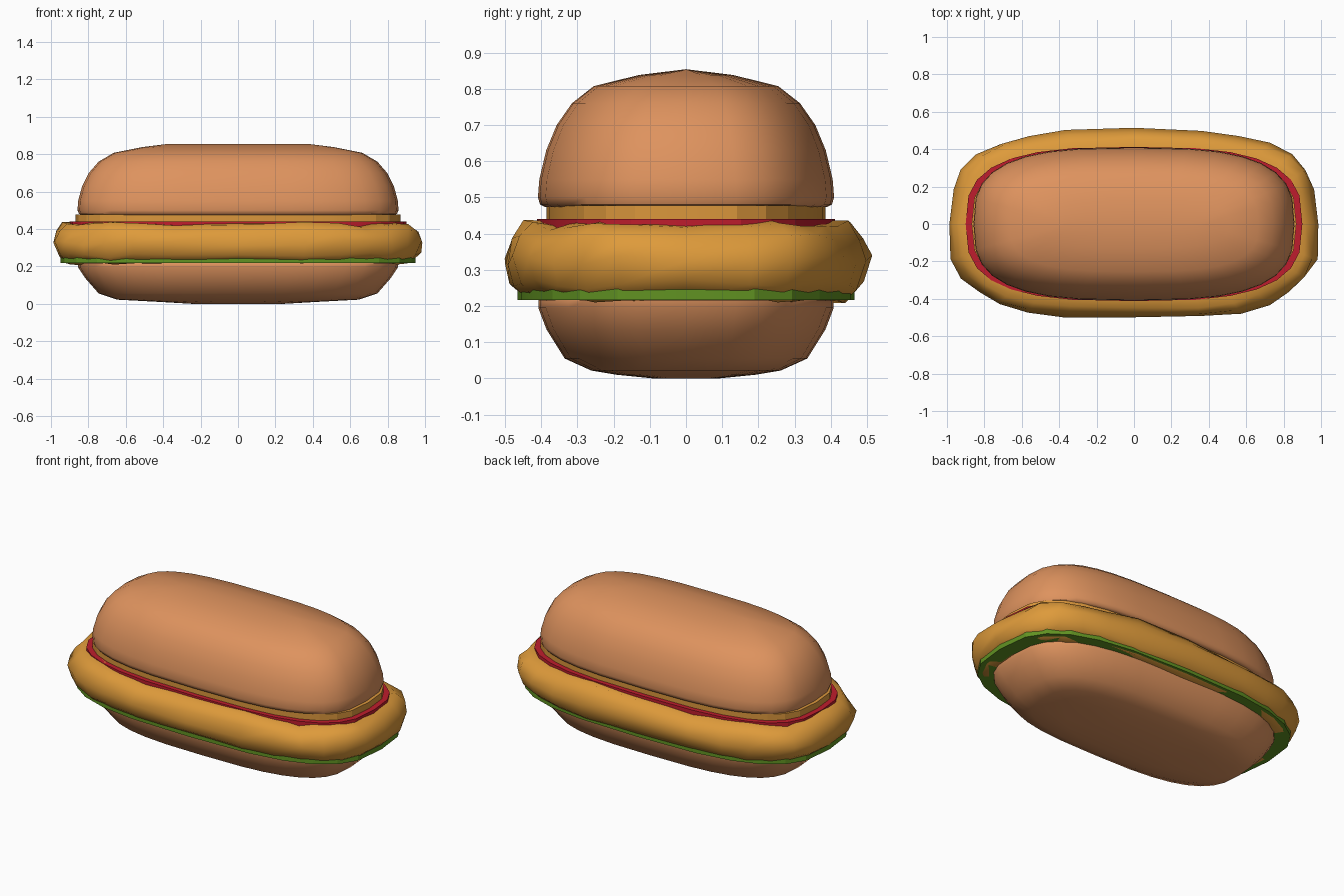
import bpy, bmesh, math, random

if "Cube" in bpy.data.objects:
    bpy.data.objects.remove(bpy.data.objects["Cube"])

random.seed(4)


def material(name, rgb):
    m = bpy.data.materials.new(name)
    m.diffuse_color = (*rgb, 1)
    m.use_nodes = True
    m.node_tree.nodes["Principled BSDF"].inputs["Base Color"].default_value = m.diffuse_color
    return m


bun_mat = material("toasted bun", (0.73, 0.29, 0.112))
fried_mat = material("golden crust", (0.73, 0.325, 0.043))
red_mat = material("tomato red", (0.52, 0.012, 0.026))
green_mat = material("lettuce green", (0.12, 0.29, 0.016))
cheese_mat = material("cheese", (0.71, 0.31, 0.045))


def oval(hx, hy, n, power):
    """Rounded-rectangle (superellipse) outline."""
    pts = []
    for i in range(n):
        a = 2 * math.pi * i / n
        c, s = math.cos(a), math.sin(a)
        e = 2 / power
        pts.append((hx * math.copysign(abs(c) ** e, c) if abs(c) > 1e-6 else 0,
                    hy * math.copysign(abs(s) ** e, s) if abs(s) > 1e-6 else 0))
    return pts


def loft(name, rings, mat, n=32, power=3.0, lump=0.0, angle=50):
    """Skin a stack of outlines given as (z, half length, half width)."""
    bm = bmesh.new()
    loops = []
    for k, (z, hx, hy) in enumerate(rings):
        loop = []
        for i, (x, y) in enumerate(oval(hx, hy, n, power)):
            # rippled crust, strongest in z near the top and bottom rims
            wave = math.sin(i * 2 * math.pi * 7 / n + k * 0.9) + random.uniform(-.8, .8)
            g = 1 + lump * 0.5 * wave
            loop.append(bm.verts.new((x * g, y * g, z + lump * 0.45 * wave)))
        loops.append(loop)
    for a, b in zip(loops, loops[1:]):
        for i in range(n):
            j = (i + 1) % n
            bm.faces.new((a[i], a[j], b[j], b[i]))
    bm.faces.new(loops[0][::-1])
    if rings[-1][2] > 0:
        bm.faces.new(loops[-1])
    bmesh.ops.remove_doubles(bm, verts=bm.verts, dist=1e-5)
    bmesh.ops.recalc_face_normals(bm, faces=bm.faces)
    me = bpy.data.meshes.new(name)
    bm.to_mesh(me)
    bm.free()
    me.materials.append(mat)
    ob = bpy.data.objects.new(name, me)
    bpy.context.collection.objects.link(ob)
    bpy.ops.object.select_all(action='DESELECT')
    ob.select_set(True)
    bpy.context.view_layer.objects.active = ob
    bpy.ops.object.shade_smooth_by_angle(angle=math.radians(angle))
    return ob


# Buns: the upper one closes along a ridge
loft("bottom_bun", [(0.0, 0.25, 0.09), (0.01, 0.42, 0.19), (0.022, 0.645, 0.262),
                    (0.055, 0.745, 0.335), (0.135, 0.815, 0.385), (0.195, 0.855, 0.408),
                    (0.215, 0.858, 0.408), (0.23, 0.84, 0.395)], bun_mat)
loft("top_bun", [(0.474, 0.83, 0.39), (0.48, 0.85, 0.403), (0.50, 0.858, 0.409),
                 (0.55, 0.855, 0.405), (0.63, 0.833, 0.386), (0.70, 0.797, 0.357),
                 (0.76, 0.745, 0.315), (0.807, 0.665, 0.255), (0.838, 0.51, 0.13),
                 (0.854, 0.38, 0.0)], bun_mat)

# Flat fillings
loft("lettuce", [(0.217, 0.95, 0.465), (0.247, 0.95, 0.465)], green_mat, n=24, angle=15)
loft("tomato", [(0.41, 0.90, 0.412), (0.44, 0.90, 0.412)], red_mat, n=28, angle=15)
loft("cheese", [(0.435, 0.868, 0.385), (0.478, 0.868, 0.385)], cheese_mat, n=28, angle=15)

# Lumpy fried patty
loft("fried_patty", [(0.222, 0.85, 0.38), (0.218, 0.92, 0.445), (0.26, 0.965, 0.487),
                     (0.325, 0.985, 0.506), (0.385, 0.965, 0.488), (0.424, 0.925, 0.45),
                     (0.427, 0.87, 0.385)],
     fried_mat, n=28, power=3.0, lump=0.02, angle=60)
